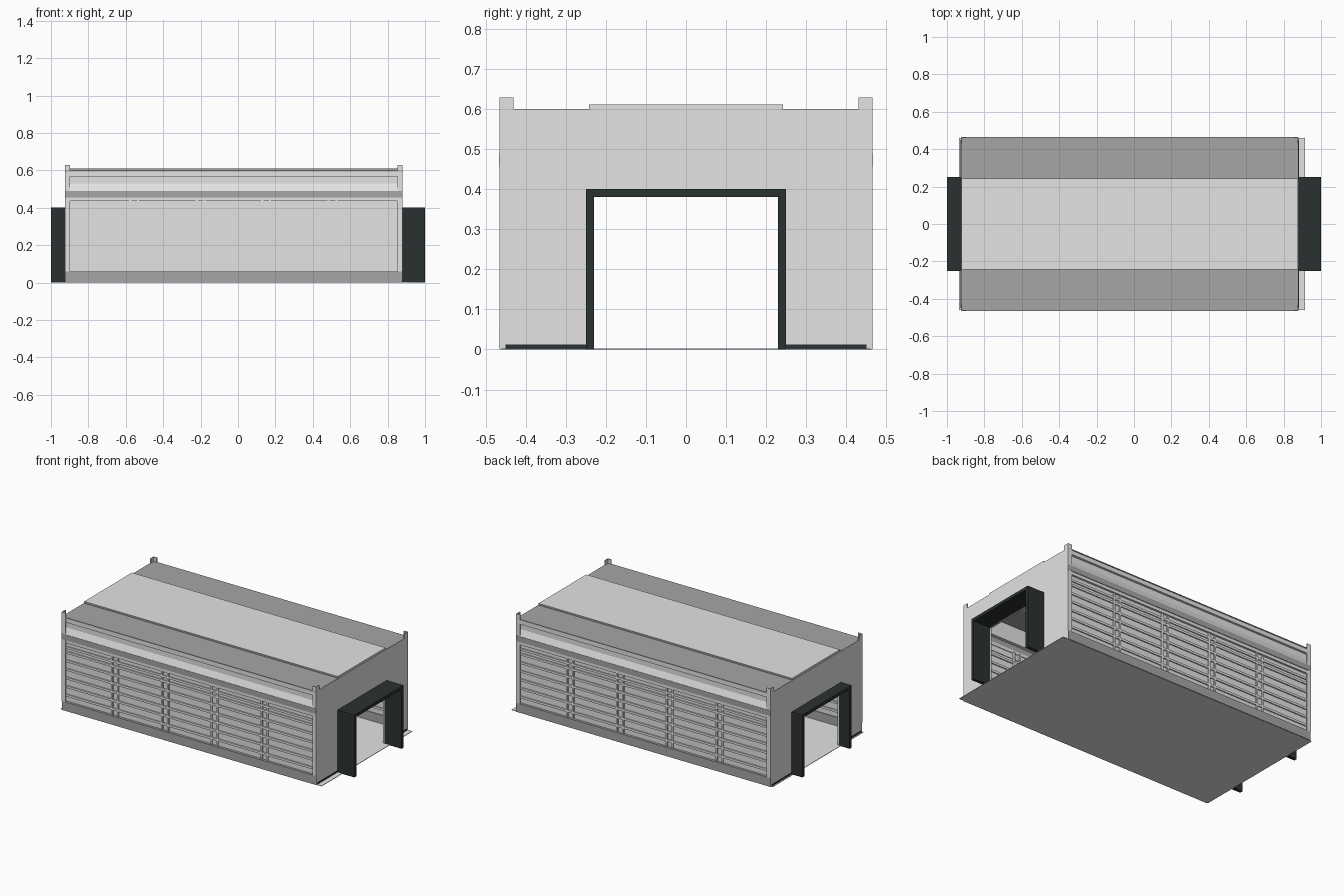
import bpy
import bmesh

cube = bpy.data.objects.get("Cube")
if cube:
    bpy.data.objects.remove(cube, do_unlink=True)


def material(name, rgb):
    m = bpy.data.materials.new(name)
    m.use_nodes = True
    m.diffuse_color = (*rgb, 1)
    m.node_tree.nodes["Principled BSDF"].inputs["Base Color"].default_value = (*rgb, 1)
    return m


LIGHT = material("light grey", (0.77, 0.77, 0.77))
DARK = material("mid grey", (0.38, 0.38, 0.38))
FRAME = material("dark green grey", (0.023, 0.031, 0.029))

# Shell limits: left and right ends, half depth, roof height
X0, X1, Y, TOP = -0.925, 0.88, 0.465, 0.60


def make(name, boxes, *mats):
    """Join axis-aligned boxes (x0, x1, y0, y1, z0, z1) into one object."""
    bm = bmesh.new()
    for x0, x1, y0, y1, z0, z1 in boxes:
        verts = bmesh.ops.create_cube(bm, size=1)["verts"]
        for v in verts:
            v.co.x = x1 if v.co.x > 0 else x0
            v.co.y = y1 if v.co.y > 0 else y0
            v.co.z = z1 if v.co.z > 0 else z0
    return finish(name, bm, mats)


def finish(name, bm, mats):
    """Turn a bmesh into a linked object with its materials."""
    mesh = bpy.data.meshes.new(name)
    bm.to_mesh(mesh)
    bm.free()
    for m in mats:
        mesh.materials.append(m)
    ob = bpy.data.objects.new(name, mesh)
    bpy.context.collection.objects.link(ob)
    return ob


def mirrored(boxes):
    """Repeat boxes on the opposite long side."""
    return boxes + [(a, b, -d, -c, e, f) for a, b, c, d, e, f in boxes]


def prism(name, outline, mat):
    """Run a (y, z) outline along the building on both long sides."""
    bm = bmesh.new()
    for side in (1, -1):
        verts = [bm.verts.new((X0 + 0.005, side * y, z)) for y, z in outline]
        face = bm.faces.new(verts)
        ext = bmesh.ops.extrude_face_region(bm, geom=[face])["geom"]
        moved = [g for g in ext if isinstance(g, bmesh.types.BMVert)]
        bmesh.ops.translate(bm, verts=moved, vec=(X1 - X0 - 0.01, 0, 0))
    bmesh.ops.recalc_face_normals(bm, faces=bm.faces)
    finish(name, bm, [mat])


# Thin floor plate reaching past both ends
make("floor", [(-0.936, 0.915, -0.46, 0.46, 0, 0.003)], LIGHT)

# Dark threshold strips at the foot of the end walls
make("threshold_strips", mirrored([(x, x + 0.006, 0.25, 0.45, 0.002, 0.012)
                                   for x in (X0 - 0.003, X1 - 0.003)]), FRAME)

# Roof: outer strips, and a raised centre panel with dark edges
make("roof_strips", mirrored([(X0 + 0.001, X1 - 0.001, 0.235, Y, 0.594, TOP)]), DARK)
panel = make("roof_panel", [(X0 + 0.003, X1 - 0.003, -0.242, 0.242, 0.594, 0.611)], LIGHT, DARK)
for p in panel.data.polygons:
    p.material_index = int(abs(p.normal.y) > 0.5)

# End walls around the doorway
ends = []
for x in (X0, X1 - 0.012):
    ends += mirrored([(x, x + 0.012, 0.23, 0.464, 0, TOP - 0.001)])
    ends.append((x, x + 0.012, -0.23, 0.23, 0.38, TOP - 0.001))
make("end_walls", ends, LIGHT)

# Doorway tunnels sticking out at both ends
tunnels = []
for x0, x1 in ((-1, X0 + 0.002), (X1 - 0.002, 1)):
    tunnels += mirrored([(x0, x1, 0.23, 0.25, 0, 0.40)])
    tunnels.append((x0, x1, -0.23, 0.23, 0.38, 0.40))
make("door_frames", tunnels, FRAME)

# Long walls, recessed behind the framing
make("side_walls", mirrored([(X0 + 0.01, X1 - 0.01, 0.444, 0.449, 0.003, 0.59)]), LIGHT)

# Horizontal ribs on both faces of the long walls
ribs = []
for i in range(6):
    z = 0.09 + i * 0.055
    ribs.append((X0 + 0.01, X1 - 0.01, 0.437, 0.456, z, z + 0.014))
make("wall_ribs", mirrored(ribs), LIGHT)

# Paired upright studs dividing each wall into five bays
studs = []
for x in (-0.555, -0.20, 0.15, 0.505):
    for s in (-0.027, 0.015):
        studs.append((x + s, x + s + 0.012, 0.432, 0.456, 0.05, 0.44))
make("wall_studs", mirrored(studs), LIGHT)

# Sill, header and ledge beams
make("sill_beams", mirrored([(X0 + 0.001, X1 - 0.001, 0.44, 0.465, 0.001, 0.058)]), DARK)
make("header_rails", mirrored([(X0 + 0.01, X1 - 0.01, 0.44, 0.456, 0.396, 0.41),
                               (X0 + 0.01, X1 - 0.01, 0.44, 0.462, 0.435, 0.455)]), LIGHT)
make("ledge_beams", mirrored([(X0 + 0.001, X1 - 0.001, 0.44, 0.466, 0.455, 0.49)]), DARK)

# Sloping fascia tucked under an overhanging upper edge
prism("fascia", [(0.42, 0.488), (0.465, 0.488), (0.435, 0.565),
                 (0.462, 0.567), (0.462, 0.595), (0.42, 0.595)], LIGHT)

# Angle-section corner posts rising above the roof
posts = []
for x, leg in ((X0, (X0, X0 + 0.027)), (X1 - 0.006, (X1 - 0.027, X1))):
    posts.append((x, x + 0.006, 0.43, 0.465, 0.058, 0.629))
    posts.append((*leg, 0.459, 0.465, 0.058, 0.629))
make("corner_posts", mirrored(posts), LIGHT)
